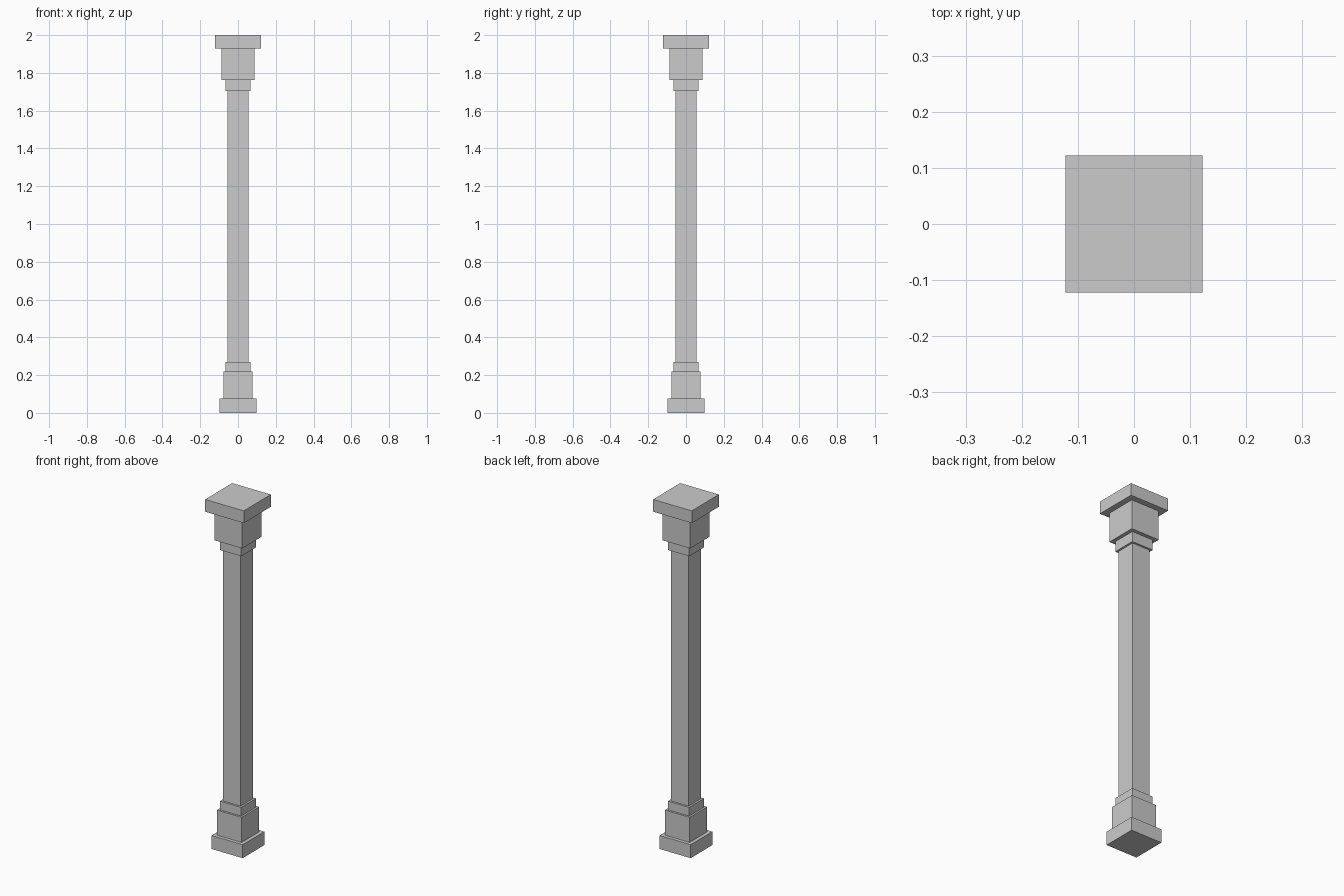
import bpy
import bmesh

if "Cube" in bpy.data.objects:
    bpy.data.objects.remove(bpy.data.objects["Cube"])


def square_lathe(name, profile, cap_bottom=False, cap_top=False):
    """Sweep a (half width, height) profile around a square."""
    bm = bmesh.new()
    rings = [[bm.verts.new((sx * h, sy * h, z))
              for sx, sy in ((-1, -1), (1, -1), (1, 1), (-1, 1))]
             for h, z in profile]
    for low, high in zip(rings, rings[1:]):
        for i in range(4):
            j = (i + 1) % 4
            bm.faces.new((low[i], low[j], high[j], high[i]))
    if cap_bottom:
        bm.faces.new(rings[0][::-1])
    if cap_top:
        bm.faces.new(rings[-1])
    mesh = bpy.data.meshes.new(name)
    bm.to_mesh(mesh)
    bm.free()
    obj = bpy.data.objects.new(name, mesh)
    bpy.context.collection.objects.link(obj)
    return obj


SHAFT = 0.056      # half width of the shaft
BASE_TOP = 0.27
CAPITAL_BOTTOM = 1.705

# Base: plinth, block and collar, stepping in to the shaft
square_lathe("base", [
    (0.098, 0), (0.098, 0.077),
    (0.078, 0.077), (0.078, 0.22),
    (0.067, 0.22), (0.067, BASE_TOP),
    (SHAFT, BASE_TOP)], cap_bottom=True)

# Shaft: plain square post
square_lathe("shaft", [(SHAFT, BASE_TOP), (SHAFT, CAPITAL_BOTTOM)])

# Capital: collar, block and top slab, stepping out from the shaft
square_lathe("capital", [
    (SHAFT, CAPITAL_BOTTOM),
    (0.067, CAPITAL_BOTTOM), (0.067, 1.763),
    (0.088, 1.763), (0.088, 1.93),
    (0.122, 1.93), (0.122, 2.0)], cap_top=True)
